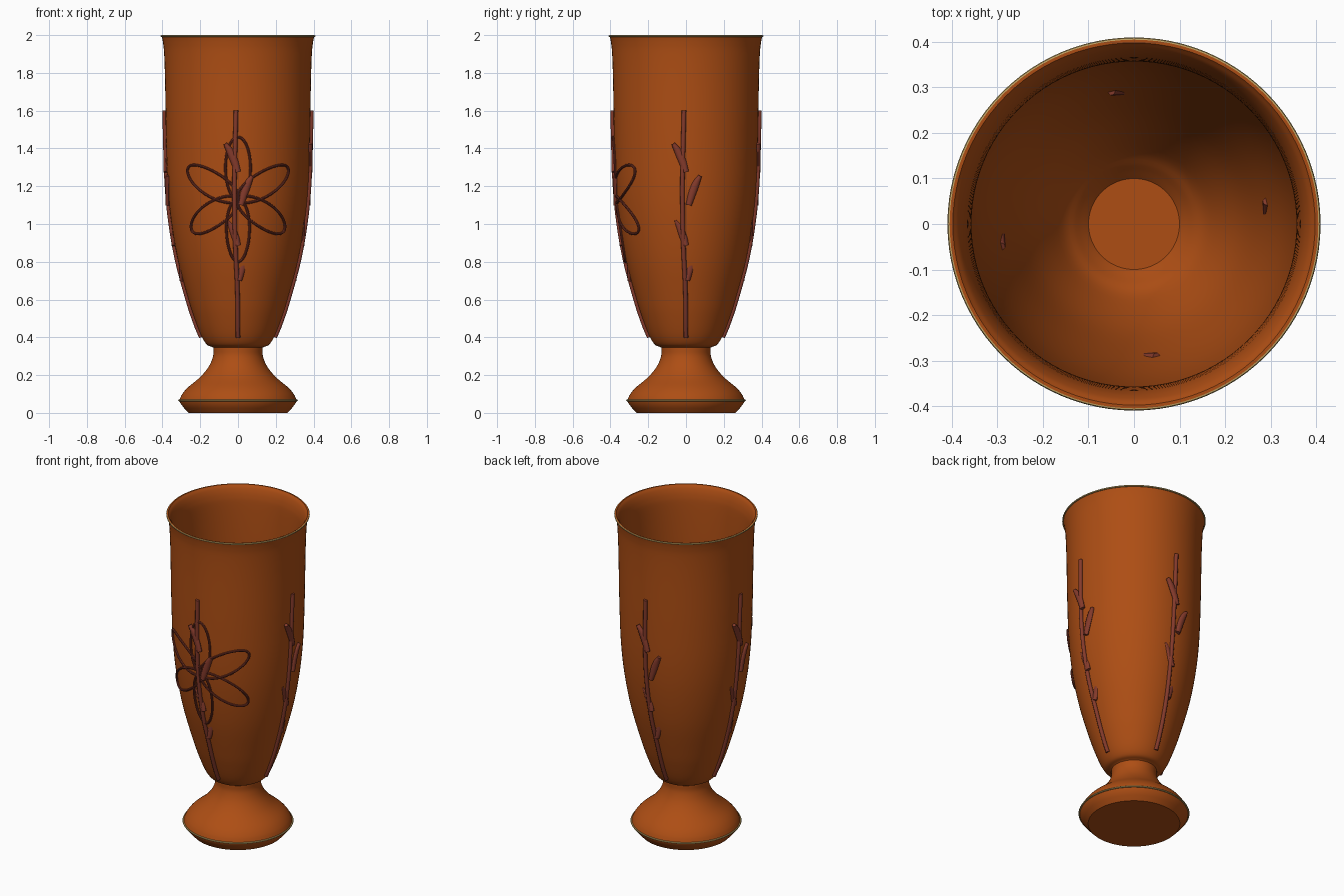
import bpy, bmesh, math
from mathutils import Vector

if "Cube" in bpy.data.objects:
    bpy.data.objects.remove(bpy.data.objects["Cube"], do_unlink=True)


def material(name, rgb):
    m = bpy.data.materials.new(name)
    m.use_nodes = True
    m.diffuse_color = (*rgb, 1)
    m.node_tree.nodes["Principled BSDF"].inputs["Base Color"].default_value = (*rgb, 1)
    return m


AMBER = material("amber glass", (0.42, 0.076, 0.007))
GOLD = material("gold trim", (0.55, 0.38, 0.13))
LEAF = material("russet leaf", (0.23, 0.042, 0.024))
STEM = material("dark russet stem", (0.17, 0.03, 0.018))


def finish(name, bm, mat, angle=40):
    bmesh.ops.recalc_face_normals(bm, faces=bm.faces)
    mesh = bpy.data.meshes.new(name)
    bm.to_mesh(mesh)
    bm.free()
    mesh.materials.append(mat)
    ob = bpy.data.objects.new(name, mesh)
    bpy.context.collection.objects.link(ob)
    bpy.ops.object.select_all(action="DESELECT")
    bpy.context.view_layer.objects.active = ob
    ob.select_set(True)
    bpy.ops.object.shade_smooth_by_angle(angle=math.radians(angle))
    return ob


def smooth(points, steps=5):
    """Catmull-Rom curve through the points."""
    p = [Vector(q) for q in points]
    p = [p[0] * 2 - p[1]] + p + [p[-1] * 2 - p[-2]]
    out = []
    for a, b, c, d in zip(p, p[1:], p[2:], p[3:]):
        for i in range(steps):
            t = i / steps
            out.append((b * 2 + (c - a) * t + (a * 2 - b * 5 + c * 4 - d) * t ** 2
                        + (b * 3 - a - c * 3 + d) * t ** 3) / 2)
    return out + [p[-2]]


def sweep(name, rings, mat, closed=False):
    """Skin a list of point rings into a tube."""
    bm = bmesh.new()
    loops = [[bm.verts.new(v) for v in ring] for ring in rings]
    n = len(loops[0])
    for a, b in zip(loops, loops[1:] + loops[:1] if closed else loops[1:]):
        for i in range(n):
            j = (i + 1) % n
            bm.faces.new((a[i], a[j], b[j], b[i]))
    if not closed:
        bm.faces.new(loops[0])
        bm.faces.new(loops[-1])
    return finish(name, bm, mat)


def circle(radius, z, n=96):
    return [(radius * math.cos(2 * math.pi * i / n),
             radius * math.sin(2 * math.pi * i / n), z) for i in range(n)]


# Vase body: foot, flared bowl and inner wall as one lathe profile
foot = [(0.262, 0), (0.285, 0.025), (0.308, 0.055)]
pedestal = smooth([(0.31, 0.07), (0.295, 0.1), (0.265, 0.135), (0.2, 0.19), (0.155, 0.245),
                   (0.132, 0.3), (0.13, 0.345)])
bowl = smooth([(0.135, 0.348), (0.165, 0.362), (0.195, 0.41), (0.23, 0.5), (0.262, 0.6),
               (0.316, 0.8), (0.352, 1.0), (0.372, 1.2), (0.381, 1.45), (0.386, 1.75),
               (0.391, 1.9), (0.397, 1.96), (0.405, 2.0)])
inner = smooth([(0.398, 2.0), (0.384, 1.98), (0.371, 1.94), (0.364, 1.88), (0.358, 1.7),
                (0.354, 1.45), (0.343, 1.2), (0.323, 1.0), (0.287, 0.8), (0.235, 0.6),
                (0.168, 0.45), (0.128, 0.4), (0.1, 0.37)])
sweep("vase_body", [circle(r, z) for r, z in foot + pedestal + bowl + inner], AMBER)


def wall(z):
    """Outer bowl radius at height z."""
    for a, b in zip(bowl, bowl[1:]):
        if a.y <= z <= b.y:
            return a.x + (b.x - a.x) * (z - a.y) / (b.y - a.y)
    return bowl[-1].x


# Gold bands on the rim and the foot
for name, r, z in (("rim_band", 0.404, 1.995), ("foot_band", 0.311, 0.066)):
    section = [(r + 0.006 * math.cos(a), z + 0.005 * math.sin(a))
               for a in (math.tau * k / 8 for k in range(8))]
    sweep(name, [circle(*p) for p in section], GOLD, closed=True)


def tube(name, path, half_width, half_depth, mat, closed=False, sides=10):
    """Oval tube along a path; width lies along the wall, depth points outward."""
    rings = []
    for i, p in enumerate(path):
        if closed:
            tangent = path[(i + 1) % len(path)] - path[i - 1]
        else:
            tangent = path[min(i + 1, len(path) - 1)] - path[max(i - 1, 0)]
        out = Vector((p.x, p.y, 0)).normalized()
        side = tangent.normalized().cross(out).normalized()
        out = side.cross(tangent.normalized())
        w = half_width(i / (len(path) - 1)) if callable(half_width) else half_width
        rings.append([p + side * w * math.cos(math.tau * k / sides)
                      + out * half_depth * math.sin(math.tau * k / sides)
                      for k in range(sides)])
    return sweep(name, rings, mat, closed)


def on_wall(u, z, lift):
    """Point wrapped round the front of the bowl, u measured along the wall."""
    a, r = u / 0.37, wall(z) + lift
    return Vector((r * math.sin(a), -r * math.cos(a), z))


# Four vines, each with four alternating leaves
leaves = [(0.005, 0.7, 0.045, 0.14), (0, 0.885, -0.055, 0.135),
          (0.015, 1.1, 0.06, 0.155), (0, 1.275, -0.068, 0.15)]
for turn, place in enumerate(("front", "left", "back", "right")):
    parts = []
    line = smooth([(0, 0.4), (-0.004, 0.65), (-0.014, 0.85), (-0.018, 1.05),
                   (-0.018, 1.25), (-0.01, 1.6)])
    parts.append(tube(place + "_vine", [on_wall(u, z, 0.005) for u, z in line],
                      0.012, 0.012, LEAF))
    for n, (x, z, dx, dz) in enumerate(leaves):
        r = wall(z) + 0.006
        path = smooth([(x, -r, z), (x + dx * 0.3, -r, z + dz * 0.4),
                       (x + dx * 0.65, -r, z + dz * 0.75), (x + dx, -r, z + dz)], 4)
        parts.append(tube(f"{place}_leaf_{n + 1}", path,
                          lambda t: 0.015 + 0.008 * math.sin(math.pi * t) - 0.005 * t,
                          0.014, LEAF))
    for ob in parts:
        ob.rotation_euler.z = turn * math.pi / 2

# Flower on the front: six wire petals wrapped on the wall
for k in range(6):
    a = math.radians(30 + 60 * k)
    path = []
    for i in range(48):
        t = math.tau * i / 48
        along, across = 0.165 - 0.165 * math.cos(t), 0.065 * math.sin(t)
        path.append(on_wall(along * math.cos(a) - across * math.sin(a),
                            1.13 + along * math.sin(a) + across * math.cos(a), 0.004))
    tube(f"petal_{k + 1}", path, 0.007, 0.007, STEM, closed=True, sides=8)
